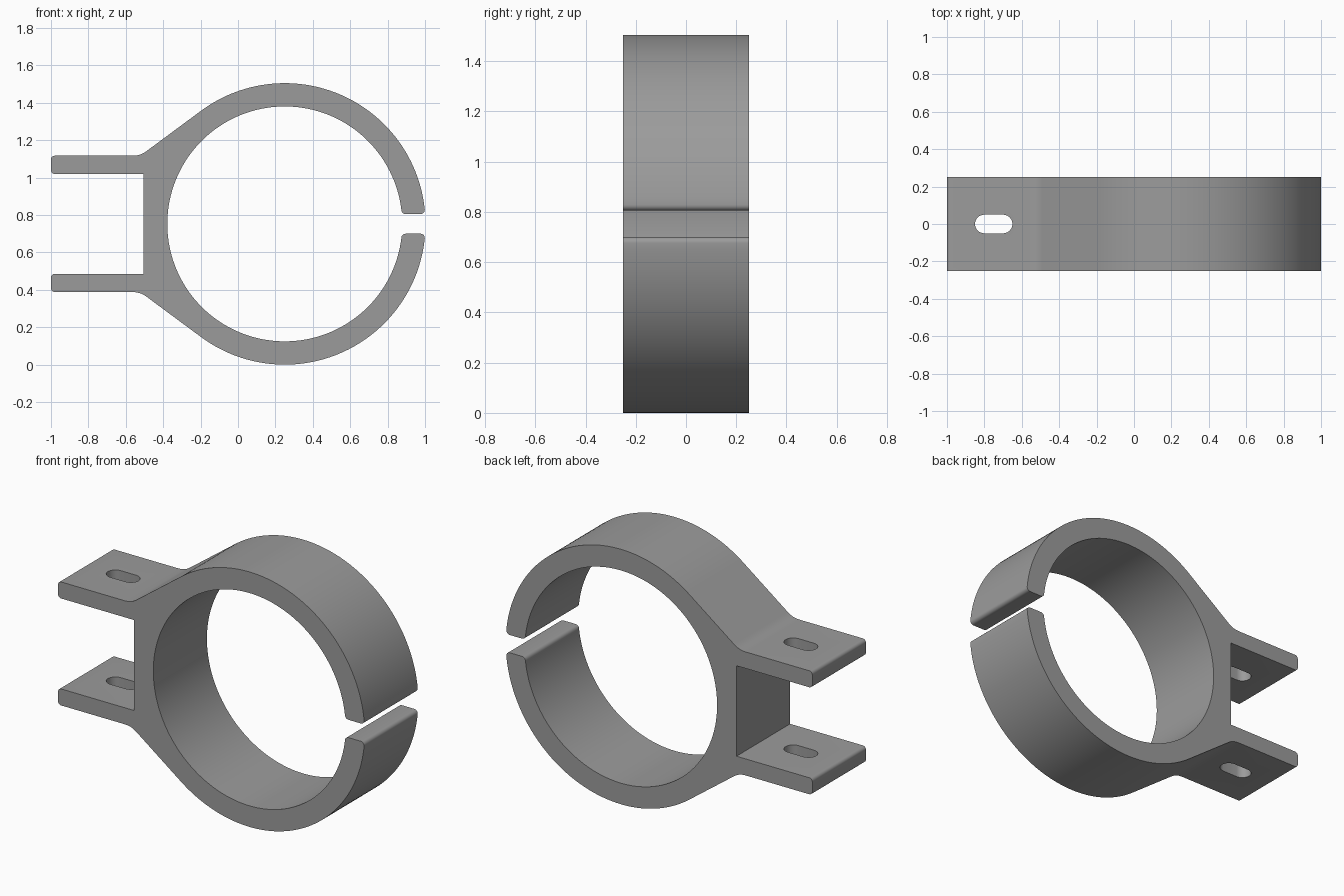
import bpy, bmesh, math
from mathutils import Vector

if "Cube" in bpy.data.objects:
    bpy.data.objects.remove(bpy.data.objects["Cube"])

CX, CZ = 0.25, 0.7525        # ring centre
R_OUT, R_IN = 0.7525, 0.628  # ring radii
GAP = 0.0525                 # half of the slit
WALL_X = -0.505              # flat wall between the tabs
TAB_IN, TAB_OUT = 0.267, 0.3645
DEPTH = 0.25                 # half width of the clamp


def arc(radius, a0, a1, n):
    """Points on a ring circle, heights relative to the ring centre."""
    return [Vector((CX + radius * math.cos(a0 + (a1 - a0) * i / n),
                    radius * math.sin(a0 + (a1 - a0) * i / n))) for i in range(n + 1)]


def rounded(prev, corner, nxt, radius, n=5):
    """Points of a fillet between two straight edges."""
    u, v = (prev - corner).normalized(), (nxt - corner).normalized()
    half = u.angle(v) / 2
    centre = corner + (u + v).normalized() * (radius / math.sin(half))
    reach = radius / math.tan(half)
    a, b = corner + u * reach - centre, corner + v * reach - centre
    total = a.angle(b)
    return [centre + (a * math.sin(total * (1 - i / n)) + b * math.sin(total * i / n))
            / math.sin(total) for i in range(n + 1)]


def extrude(name, points, axis, low, high):
    """Solid from a closed outline, extruded along y or z."""
    bm = bmesh.new()
    place = (lambda p, h: (p.x, h, p.y)) if axis == 'y' else (lambda p, h: (p.x, p.y, h))
    face = bm.faces.new([bm.verts.new(place(p, low)) for p in points])
    res = bmesh.ops.extrude_face_region(bm, geom=[face])
    shift = Vector(place(Vector((0, 0)), high - low))
    bmesh.ops.translate(bm, vec=shift,
                        verts=[e for e in res['geom'] if isinstance(e, bmesh.types.BMVert)])
    bmesh.ops.recalc_face_normals(bm, faces=bm.faces[:])
    mesh = bpy.data.meshes.new(name)
    bm.to_mesh(mesh)
    bm.free()
    obj = bpy.data.objects.new(name, mesh)
    bpy.context.collection.objects.link(obj)
    return obj


# Upper half outline: wall, tab, sloped shoulder, outer arc, slit end, inner arc
tan_a = math.radians(126.5)
tangent = Vector((CX + R_OUT * math.cos(tan_a), R_OUT * math.sin(tan_a)))
slope = -math.cos(tan_a) / math.sin(tan_a)
shoulder = Vector((tangent.x - (tangent.y - TAB_OUT) / slope, TAB_OUT))
wall_top = Vector((WALL_X, TAB_IN))
tip_in, tip_out = Vector((-1, TAB_IN)), Vector((-1, TAB_OUT))
a_out, a_in = math.asin(GAP / R_OUT), math.asin(GAP / R_IN)
outer = arc(R_OUT, tan_a, a_out, 60)
inner = arc(R_IN, a_in, math.pi, 80)
lip_r = 0.022
lip_out = rounded(outer[-2], outer[-1], inner[0], lip_r)
lip_in = rounded(outer[-1], inner[0], inner[1], lip_r)
outer = [p for p in outer if p.y > lip_out[0].y + 0.004]
inner = [p for p in inner if p.x < CX or p.y > lip_in[-1].y + 0.004]
inner[-1].y = 0

half = [Vector((WALL_X, 0)), wall_top]
half += rounded(wall_top, tip_in, tip_out, 0.02)
half += rounded(tip_in, tip_out, shoulder, 0.02)
half += rounded(tip_out, shoulder, tangent, 0.12)
half += outer + lip_out + lip_in + inner

# Mirror to the lower half and drop the shared middle points
full = half + [Vector((p.x, -p.y)) for p in reversed(half[1:-1])]
clamp = extrude("pipe_clamp", [p + Vector((0, CZ)) for p in full], 'y', -DEPTH, DEPTH)

# Bolt slot through both tabs
slot = []
for cx, start in ((-0.70, -math.pi / 2), (-0.80, math.pi / 2)):
    slot += [Vector((cx + 0.05 * math.cos(start + math.pi * i / 12),
                     0.05 * math.sin(start + math.pi * i / 12))) for i in range(13)]
cutter = extrude("slot_cutter", slot, 'z', 0.2, 1.3)
cutter.hide_render = True
mod = clamp.modifiers.new("slots", 'BOOLEAN')
mod.operation, mod.solver, mod.object = 'DIFFERENCE', 'EXACT', cutter
bpy.context.view_layer.objects.active = clamp
clamp.select_set(True)
bpy.ops.object.modifier_apply(modifier=mod.name)
bpy.data.objects.remove(cutter)
bpy.ops.object.shade_smooth_by_angle(angle=math.radians(30))

# Plain grey metal
grey = bpy.data.materials.new("grey_metal")
grey.diffuse_color = (0.33, 0.33, 0.33, 1)
grey.use_nodes = True
grey.node_tree.nodes["Principled BSDF"].inputs["Base Color"].default_value = grey.diffuse_color
clamp.data.materials.clear()
clamp.data.materials.append(grey)
